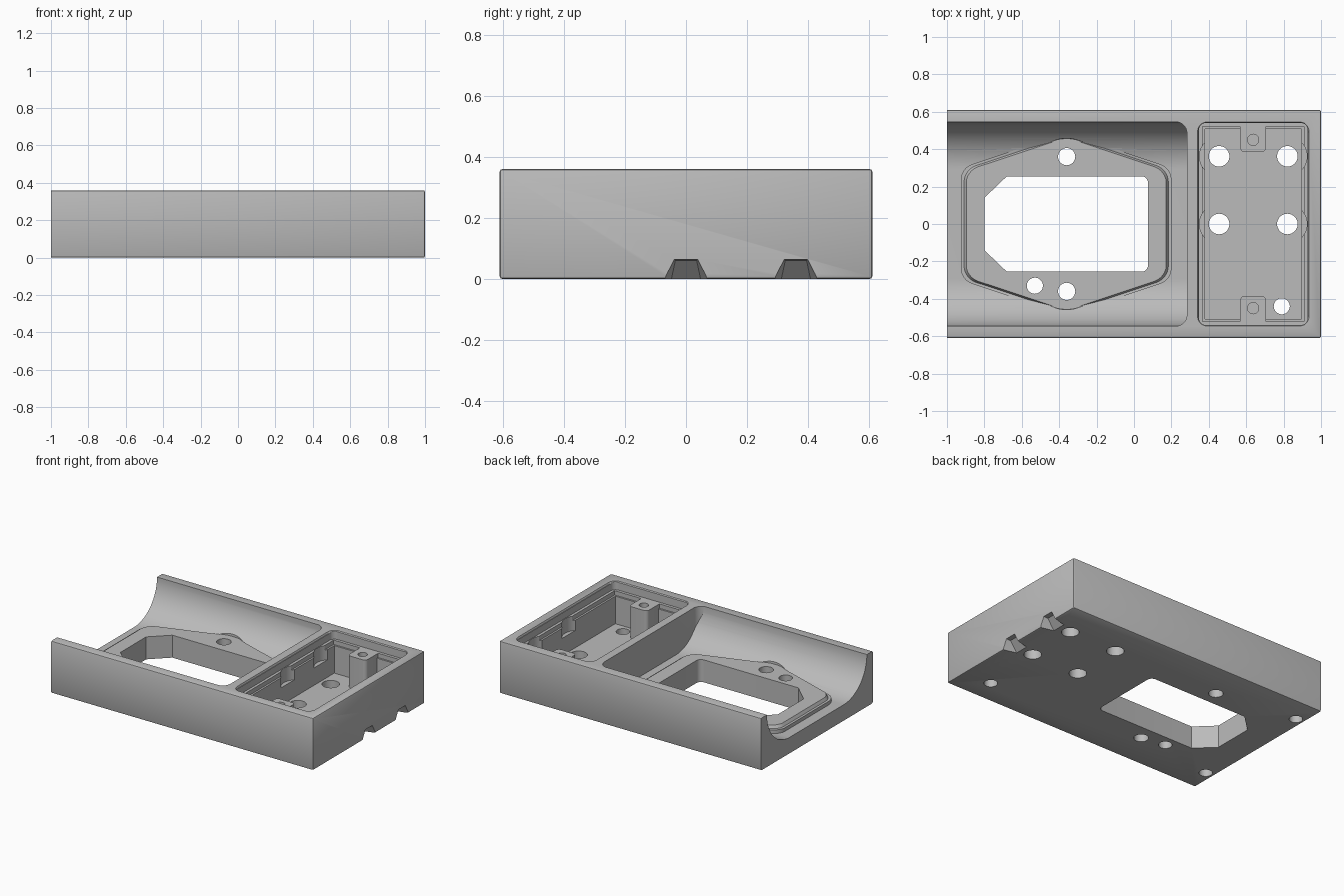
import bpy, bmesh, math

cube = bpy.data.objects.get("Cube")
if cube:
    bpy.data.objects.remove(cube, do_unlink=True)

H = 0.36            # overall height
FLOOR = 0.11        # channel floor
SEAT = 0.155        # raised seat for the socket
LEDGE = 0.30        # lid ledge
TRAY = 0.08         # tray floor
TOP = H + 0.05      # cutters overshoot

grey = bpy.data.materials.new("plain_grey")
grey.use_nodes = True
colour = (0.5, 0.5, 0.5, 1)
grey.diffuse_color = colour
grey.node_tree.nodes["Principled BSDF"].inputs["Base Color"].default_value = colour


def finish(bm, name):
    bmesh.ops.recalc_face_normals(bm, faces=bm.faces)
    mesh = bpy.data.meshes.new(name)
    bm.to_mesh(mesh)
    bm.free()
    mesh.materials.append(grey)
    obj = bpy.data.objects.new(name, mesh)
    bpy.context.collection.objects.link(obj)
    return obj


def prism(name, pts, z0, z1, radius=0, corners=None, scale=1, centre=(0, 0)):
    """Upright prism; scale sizes the lower outline, chosen corners get rounded."""
    bm = bmesh.new()
    cx, cy = centre
    low = [bm.verts.new((cx + (x - cx) * scale, cy + (y - cy) * scale, z0)) for x, y in pts]
    high = [bm.verts.new((x, y, z1)) for x, y in pts]
    n = len(pts)
    bm.faces.new(low)
    bm.faces.new(high)
    for i in range(n):
        bm.faces.new((low[i], low[(i + 1) % n], high[(i + 1) % n], high[i]))
    if radius:
        edges = [bm.edges.get((low[i], high[i])) for i in (corners or range(n))]
        bmesh.ops.bevel(bm, geom=edges, offset=radius, segments=8, profile=0.5, affect='EDGES')
    return finish(bm, name)


def rect(x0, x1, y0, y1):
    return [(x0, y0), (x1, y0), (x1, y1), (x0, y1)]


def cylinder(name, x, y, r, z0, z1):
    pts = [(x + r * math.cos(a * math.tau / 40), y + r * math.sin(a * math.tau / 40)) for a in range(40)]
    return prism(name, pts, z0, z1)


def combine(target, tool, operation='DIFFERENCE'):
    mod = target.modifiers.new("combine", 'BOOLEAN')
    mod.operation, mod.solver, mod.object = operation, 'EXACT', tool
    bpy.context.view_layer.objects.active = target
    bpy.ops.object.modifier_apply(modifier=mod.name)
    bpy.data.objects.remove(tool, do_unlink=True)


# Body block with softened edges, except at the open end
bm = bmesh.new()
bmesh.ops.create_cube(bm, size=1)
for v in bm.verts:
    v.co.x *= 2
    v.co.y *= 1.22
    v.co.z = (v.co.z + 0.5) * H
soft = [e for e in bm.edges if any(v.co.x > 0 for v in e.verts)]
bmesh.ops.bevel(bm, geom=soft, offset=0.009, segments=2, profile=0.5, affect='EDGES')
body = finish(bm, "housing_body")

# Channel with concave side walls, running out of the open end
R, HALF = H - FLOOR, 0.545
arc = [(HALF - R + R * math.cos(a * math.pi / 48), H - R * math.sin(a * math.pi / 48)) for a in range(25)]
profile = [(HALF, TOP)] + arc + [(-y, z) for y, z in reversed(arc)] + [(-HALF, TOP)]
bm = bmesh.new()
ends = [[bm.verts.new((x, y, z)) for y, z in profile] for x in (-1.1, 0.283)]
for loop in ends:
    bm.faces.new(loop)
for i in range(len(profile)):
    j = (i + 1) % len(profile)
    bm.faces.new((ends[0][i], ends[0][j], ends[1][j], ends[1][i]))
channel = finish(bm, "channel_cutter")
combine(channel, prism("channel_end", rect(-1.2, 0.283, -0.546, 0.546), 0, 1, 0.06, [1, 2]), 'INTERSECT')
combine(body, channel)

# Six-sided socket seat: clear the curved walls above it, then add the raised pad
MID = (-0.36, 0)
hexagon = [(-0.36, -0.487), (0.2, -0.3), (0.2, 0.3), (-0.36, 0.487), (-0.925, 0.3), (-0.925, -0.3)]
combine(body, prism("seat_clearance", hexagon, SEAT, TOP, 0.06, scale=0.96, centre=MID))
pad = prism("seat_pad", hexagon, 0.05, SEAT - 0.02, 0.06)
inner = [(MID[0] + (x - MID[0]) * 0.95, y * 0.95) for x, y in hexagon]
top = prism("seat_top", inner, 0.06, SEAT, 0.06, scale=1.1, centre=MID)
combine(top, prism("seat_trim", hexagon, 0, 1, 0.06), 'INTERSECT')
combine(pad, top, 'UNION')
combine(body, pad, 'UNION')

# Socket opening with two cut corners
opening = [(-0.68, -0.255), (0.075, -0.255), (0.075, 0.255), (-0.68, 0.255), (-0.8, 0.14), (-0.8, -0.14)]
combine(body, prism("socket_opening", opening, -0.1, TOP, 0.035, [1, 2]))

# Tray: lid recess with chamfered rim, shallow step, then the deep pocket
TC = (0.638, 0)
combine(body, prism("lid_recess", rect(0.348, 0.928, -0.54, 0.54), LEDGE, TOP, 0.035))
combine(body, prism("lid_rim", rect(0.335, 0.941, -0.553, 0.553), H - 0.012, H + 0.012, 0.045, scale=0.97, centre=TC))
combine(body, prism("tray_pocket", rect(0.38, 0.896, -0.508, 0.508), TRAY, LEDGE + 0.02))
combine(body, prism("tray_step", rect(0.367, 0.909, -0.52, 0.52), LEDGE - 0.03, LEDGE + 0.01))

# Clearance scallops and screw holes in the tray
for x in (0.455, 0.82):
    for y in (0, 0.362):
        combine(body, cylinder("scallop", x, y, 0.105, 0.2, LEDGE + 0.015))
        combine(body, cylinder("screw_hole", x, y, 0.055, -0.1, 0.15))

# Lid posts with blind pilot holes
for s in (-1, 1):
    corner = [(0.567, s * 0.53), (0.567, s * 0.385), (0.707, s * 0.385), (0.707, s * 0.53)]
    combine(body, prism("lid_post", corner, 0.05, LEDGE, 0.025, [1, 2]), 'UNION')
    combine(body, cylinder("pilot_hole", 0.637, s * 0.45, 0.03, 0.15, TOP))
    # Socket screws and blind foot holes at the open end
    combine(body, cylinder("socket_screw", MID[0], s * 0.36, 0.046, -0.1, TOP))
    combine(body, cylinder("foot_hole", -0.945, s * 0.435, 0.042, -0.1, 0.08))

# Remaining through holes
for x, y in ((-0.53, -0.33), (0.79, -0.44)):
    combine(body, cylinder("through_hole", x, y, 0.043, -0.1, 0.25))

# Tapered notches under the closed end
for y in (0, 0.36):
    bm = bmesh.new()
    for x, half, z in ((1.02, 0.08, -0.01), (1.02, 0.04, 0.067), (0.97, 0.035, 0.06), (0.9, 0.05, -0.01)):
        for s in (-1, 1):
            bm.verts.new((x, y + s * half, z))
    bmesh.ops.convex_hull(bm, input=bm.verts)
    combine(body, finish(bm, "notch"))

bpy.ops.object.select_all(action='DESELECT')
body.select_set(True)
bpy.context.view_layer.objects.active = body
bpy.ops.object.shade_smooth_by_angle(angle=math.radians(25))
